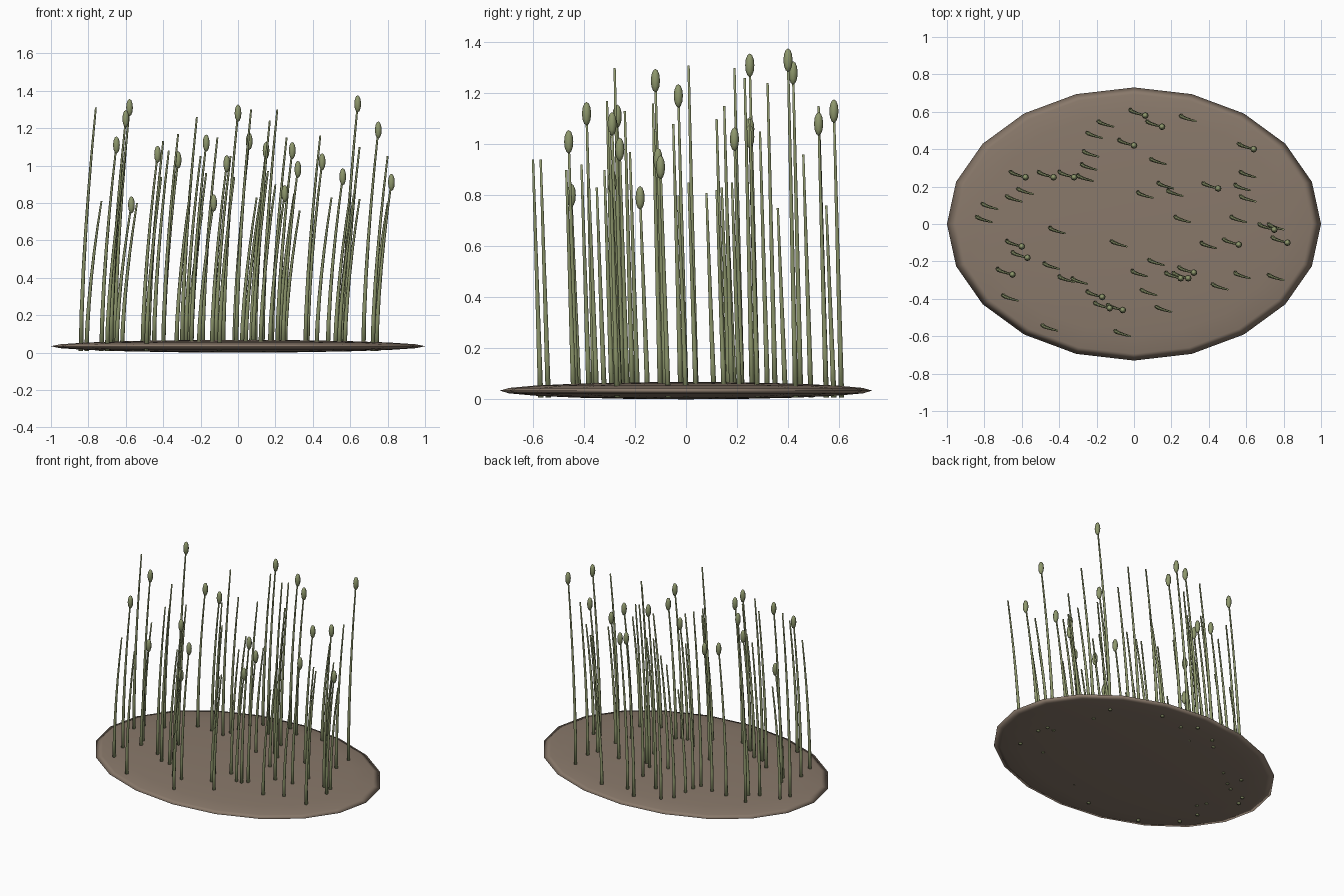
import bpy
import bmesh
import math
from mathutils import Matrix, Vector

default_cube = bpy.data.objects.get("Cube")
if default_cube:
    bpy.data.objects.remove(default_cube, do_unlink=True)

# Reed tips as x, y, height in hundredths of a unit
SEEDED_REEDS = [
    (6, 58, 113), (15, 52, 108), (0, 42, 128), (64, 40, 133), (-58, 25, 131),
    (-43, 25, 106), (-32, 25, 103), (45, 19, 102), (75, -3, 119), (82, -10, 91),
    (56, -11, 94), (-60, -12, 125), (-57, -18, 79), (-65, -27, 111), (32, -26, 98),
    (25, -29, 85), (29, -29, 108), (-17, -39, 112), (-13, -45, 80), (-6, -46, 101),
]
BARE_REEDS = [
    (-11, 52, 115), (33, 55, 76), (-17, 46, 96), (-19, 36, 75), (-20, 29, 105),
    (17, 32, 124), (-22, 23, 126), (-54, 16, 80), (-60, 12, 110), (21, 19, 130),
    (26, 15, 115), (65, 25, 110), (62, 18, 85), (65, 12, 82), (10, 14, 83),
    (-73, 8, 81), (-76, 1, 131), (30, 1, 85), (60, 1, 85), (80, -3, 80),
    (-37, -5, 108), (-4, -12, 105), (44, -13, 116), (-40, -24, 113), (16, -22, 97),
    (7, -28, 130), (-32, -31, 117), (-25, -32, 90), (50, -35, 83), (62, -29, 80),
    (80, -30, 105), (-62, -41, 92), (12, -38, 83), (20, -47, 90), (-41, -57, 94),
    (-2, -60, 94),
]
LEAN = Vector((0.08, -0.03))
STEM_SIDES = 6
STEM_STEPS = 6
STEM_BOTTOM = 0.008


def make_material(name, colour):
    material = bpy.data.materials.new(name)
    material.use_nodes = True
    material.diffuse_color = (*colour, 1)
    shader = next(n for n in material.node_tree.nodes if n.type == "BSDF_PRINCIPLED")
    shader.inputs["Base Color"].default_value = (*colour, 1)
    return material


def finish(name, bm, material):
    """Turn a bmesh into a smooth shaded object."""
    bmesh.ops.recalc_face_normals(bm, faces=bm.faces)
    for face in bm.faces:
        face.smooth = True
    mesh = bpy.data.meshes.new(name)
    bm.to_mesh(mesh)
    bm.free()
    mesh.materials.append(material)
    obj = bpy.data.objects.new(name, mesh)
    bpy.context.collection.objects.link(obj)
    return obj


def add_ellipsoid(bm, centre, radii, segments, rings):
    matrix = Matrix.Translation(centre) @ Matrix.Diagonal((*radii, 1))
    bmesh.ops.create_uvsphere(bm, u_segments=segments, v_segments=rings,
                              radius=1, matrix=matrix)


def add_stem(bm, tip):
    """Sweep a tapering tube that bends further over towards its tip."""
    rings = []
    for step in range(STEM_STEPS + 1):
        t = step / STEM_STEPS
        centre = Vector((tip.x - LEAN.x * (1 - t ** 1.6),
                         tip.y - LEAN.y * (1 - t),
                         STEM_BOTTOM + (tip.z - STEM_BOTTOM) * t))
        radius = 0.012 - 0.007 * t
        ring = []
        for side in range(STEM_SIDES):
            angle = math.tau * side / STEM_SIDES
            offset = Vector((math.cos(angle), math.sin(angle), 0)) * radius
            ring.append(bm.verts.new(centre + offset))
        rings.append(ring)
    for lower, upper in zip(rings, rings[1:]):
        for i in range(STEM_SIDES):
            j = (i + 1) % STEM_SIDES
            bm.faces.new((lower[i], lower[j], upper[j], upper[i]))
    bm.faces.new(rings[0])
    bm.faces.new(rings[-1])


def to_tip(entry):
    return Vector(entry) / 100


soil_brown = make_material("soil brown", (0.25, 0.19, 0.145))
reed_green = make_material("reed green", (0.27, 0.31, 0.15))

# Flattened oval mound of soil
bm = bmesh.new()
add_ellipsoid(bm, (0, 0, 0.034), (1, 0.73, 0.034), 20, 10)
finish("soil_mound", bm, soil_brown)

# Leaning stems
bm = bmesh.new()
for entry in SEEDED_REEDS + BARE_REEDS:
    add_stem(bm, to_tip(entry))
finish("reed_stems", bm, reed_green)

# Seed heads
bm = bmesh.new()
for entry in SEEDED_REEDS:
    add_ellipsoid(bm, to_tip(entry), (0.018, 0.018, 0.046), 8, 6)
finish("seed_heads", bm, reed_green)
